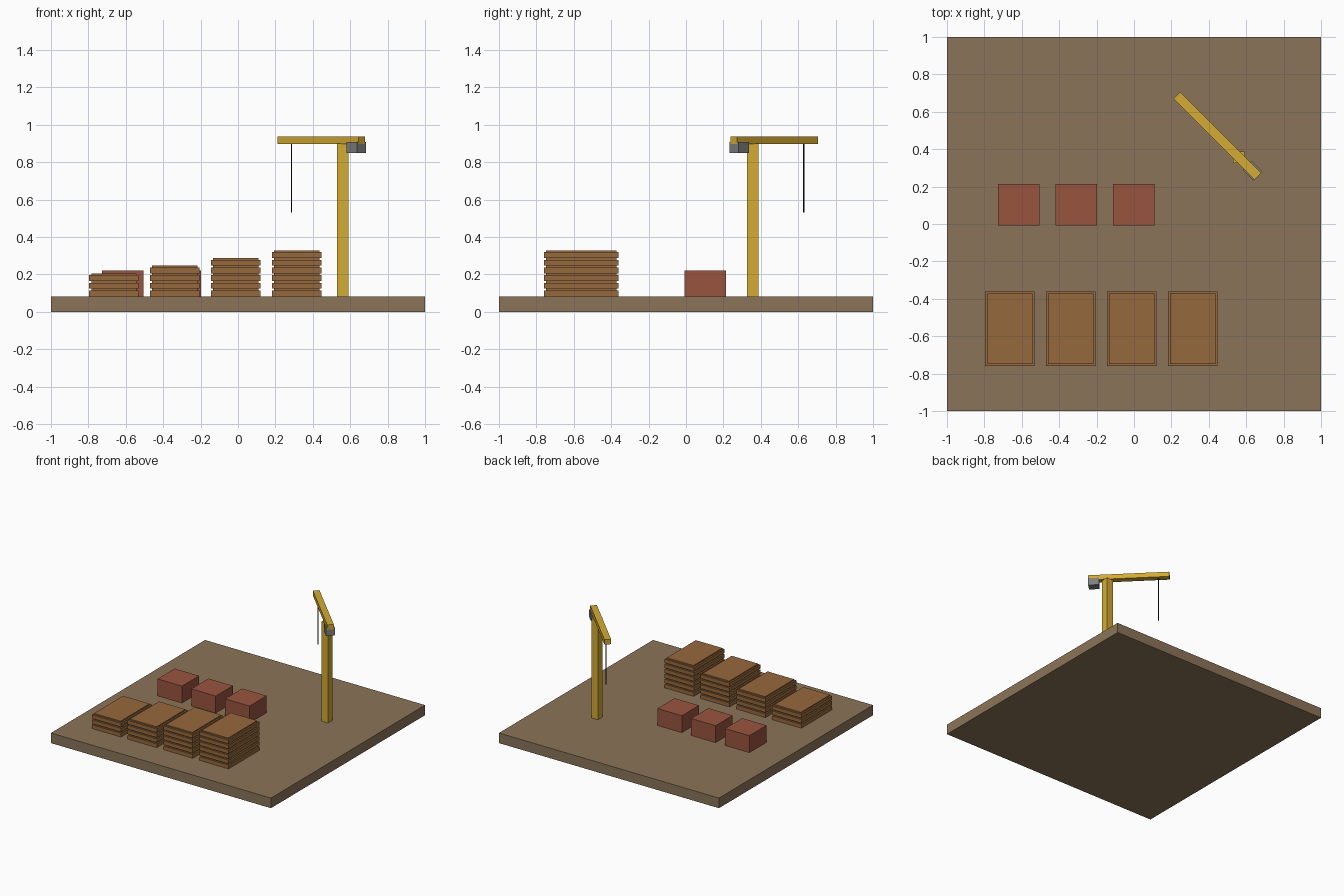
import bpy, bmesh
from math import radians, cos, sin
from mathutils import Matrix, Vector

if "Cube" in bpy.data.objects:
    bpy.data.objects.remove(bpy.data.objects["Cube"])


def material(name, srgb):
    m = bpy.data.materials.new(name)
    m.diffuse_color = [((c + 0.055) / 1.055) ** 2.4 for c in srgb] + [1]
    m.use_nodes = True
    m.node_tree.nodes["Principled BSDF"].inputs["Base Color"].default_value = m.diffuse_color
    return m


EARTH = material("earth", (0.545, 0.455, 0.345))
WOOD = material("wood", (0.59, 0.41, 0.24))
RED = material("red_crate", (0.60, 0.33, 0.245))
YELLOW = material("yellow_paint", (0.83, 0.67, 0.20))
GREY = material("grey_metal", (0.5, 0.5, 0.5))
BLACK = material("cable_black", (0.08, 0.08, 0.08))


def finish(name, bm, mat):
    mesh = bpy.data.meshes.new(name)
    bm.to_mesh(mesh)
    bm.free()
    mesh.materials.append(mat)
    ob = bpy.data.objects.new(name, mesh)
    bpy.context.collection.objects.link(ob)
    return ob


def add_box(bm, x, y, z0, z1, sx, sy, angle=0):
    m = (Matrix.Translation((x, y, (z0 + z1) / 2)) @ Matrix.Rotation(angle, 4, 'Z')
         @ Matrix.Diagonal((sx, sy, z1 - z0, 1)))
    bmesh.ops.create_cube(bm, size=1, matrix=m)


def box(name, mat, *args):
    bm = bmesh.new()
    add_box(bm, *args)
    return finish(name, bm, mat)


# Yard ground
TOP = 0.083
box("ground_slab", EARTH, 0, 0, 0, TOP, 2, 2)

# Timber stacks: wide plank layers with thinner inset spacers on top
LAYER, PLANK = 0.041, 0.031
for i in range(4):
    bm = bmesh.new()
    x = -0.664 + 0.326 * i
    for k in range(3 + i):
        z = TOP + LAYER * k
        add_box(bm, x, -0.56, z, z + PLANK, 0.265, 0.40)
        add_box(bm, x, -0.56, z + PLANK, z + LAYER, 0.241, 0.376)
    finish(f"timber_stack_{i + 1}", bm, WOOD)

# Crates
for i in range(3):
    box(f"crate_{i + 1}", RED, -0.615 + 0.307 * i, 0.103, TOP, 0.222, 0.222, 0.222)

# Crane: post, rotated jib, counterweight and cable
ANGLE = radians(135)
POST = Vector((0.56, 0.357))


def along(d):
    return POST + d * Vector((cos(ANGLE), sin(ANGLE)))


box("crane_post", YELLOW, *POST, TOP, 0.90, 0.06, 0.06)
box("crane_jib", YELLOW, *along(0.162), 0.898, 0.938, 0.613, 0.05, ANGLE)
box("crane_counterweight", GREY, *along(-0.103), 0.848, 0.908, 0.08, 0.068, ANGLE)

bm = bmesh.new()
cx, cy = along(0.387)
bmesh.ops.create_cone(bm, cap_ends=True, segments=6, radius1=0.004, radius2=0.004,
                      depth=0.37, matrix=Matrix.Translation((cx, cy, 0.717)))
finish("crane_cable", bm, BLACK)
